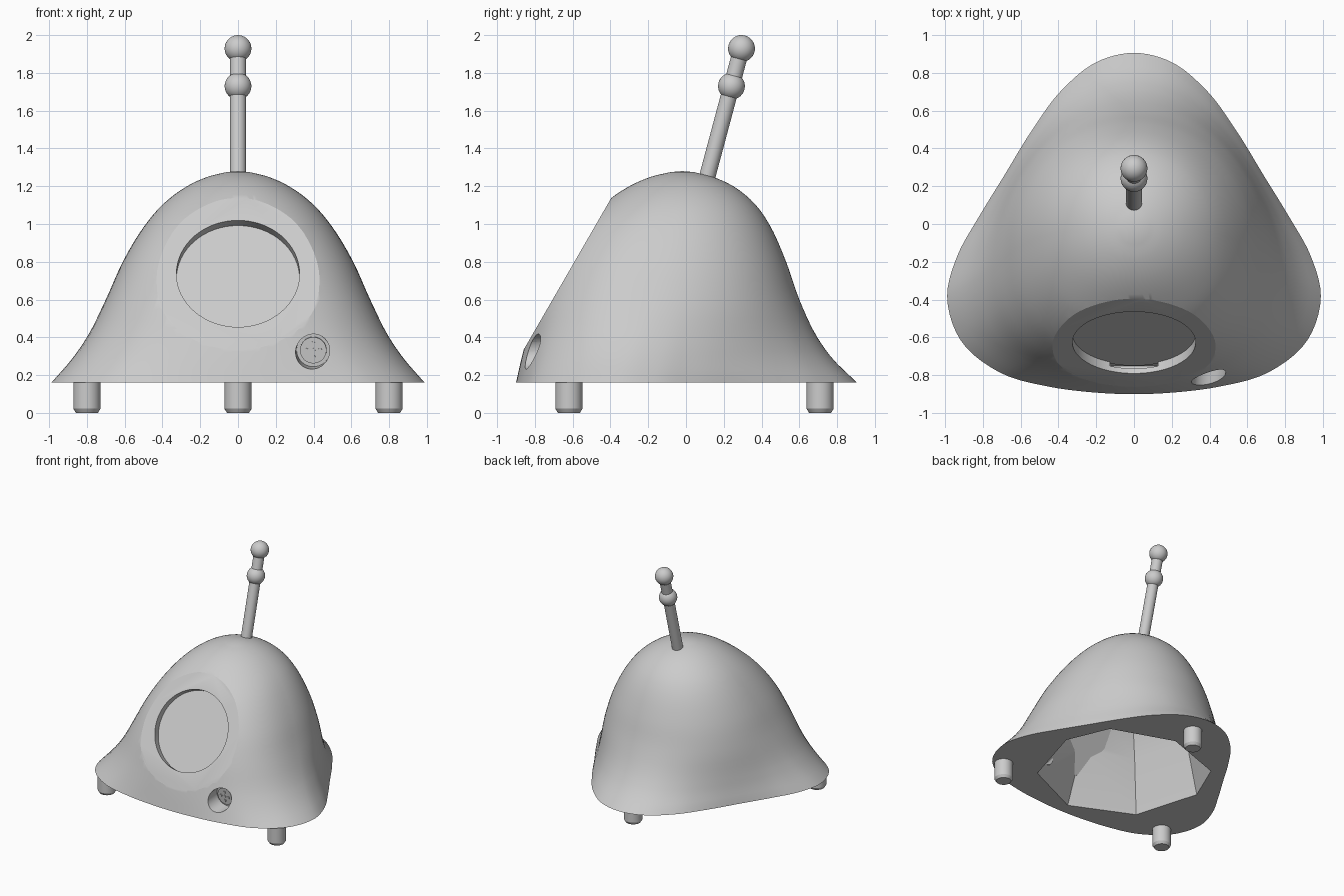
import bpy, bmesh, math
from mathutils import Vector

if "Cube" in bpy.data.objects:
    bpy.data.objects.remove(bpy.data.objects["Cube"])

grey = bpy.data.materials.new("warm_grey_shell")
grey.diffuse_color = (0.6, 0.6, 0.6, 1)
grey.use_nodes = True
grey.node_tree.nodes["Principled BSDF"].inputs["Base Color"].default_value = grey.diffuse_color


def smooth(ob, angle):
    bpy.ops.object.select_all(action='DESELECT')
    ob.select_set(True)
    bpy.context.view_layer.objects.active = ob
    bpy.ops.object.shade_smooth_by_angle(angle=math.radians(angle))


def make(name, bm, angle=25):
    bmesh.ops.recalc_face_normals(bm, faces=bm.faces[:])
    me = bpy.data.meshes.new(name)
    bm.to_mesh(me)
    bm.free()
    ob = bpy.data.objects.new(name, me)
    bpy.context.collection.objects.link(ob)
    me.materials.append(grey)
    smooth(ob, angle)
    return ob


def loft(rings, tip=None):
    """Skin closed rings of points; cap the start, and cap or point the end."""
    bm = bmesh.new()
    rows = [[bm.verts.new(p) for p in r] for r in rings]
    n = len(rows[0])
    for a, b in zip(rows, rows[1:]):
        for i in range(n):
            bm.faces.new((a[i], a[(i + 1) % n], b[(i + 1) % n], b[i]))
    bm.faces.new(rows[0][::-1])
    if tip:
        t = bm.verts.new(tip)
        for i in range(n):
            bm.faces.new((rows[-1][i], rows[-1][(i + 1) % n], t))
    else:
        bm.faces.new(rows[-1])
    return bm


def lathe(name, profile, origin, axis, n=32):
    """Turned part: profile of (radius, distance) along an axis."""
    q = Vector(axis).to_track_quat('Z', 'Y')
    rings = [[Vector(origin) + q @ Vector((r * math.cos(2 * math.pi * i / n),
              r * math.sin(2 * math.pi * i / n), h)) for i in range(n)] for r, h in profile]
    return make(name, loft(rings))


def box(name, centre, half, axis):
    q = Vector(axis).to_track_quat('Z', 'Y')
    sq = [(-1, -1), (1, -1), (1, 1), (-1, 1)]
    return make(name, loft([[Vector(centre) + q @ Vector((a * half[0], b * half[1], s * half[2]))
                             for a, b in sq] for s in (-1, 1)]))


def cut(ob, cutter):
    m = ob.modifiers.new("cut", 'BOOLEAN')
    m.operation, m.solver, m.object = 'DIFFERENCE', 'EXACT', cutter
    bpy.context.view_layer.objects.active = ob
    bpy.ops.object.modifier_apply(modifier=m.name)
    bpy.data.objects.remove(cutter)


def spline(pts, steps, closed=False):
    """Smooth curve through points, with chord-length spacing."""
    pts = [Vector(p) for p in pts]
    n = len(pts)

    def at(i):
        return pts[i % n] if closed else pts[max(0, min(n - 1, i))]

    def slope(i):
        a, b, c = at(i - 1), at(i), at(i + 1)
        h, k = (b - a).length, (c - b).length
        if h == 0 or k == 0:
            return (c - a) / (h + k)
        return ((b - a) / h * k + (c - b) / k * h) / (h + k)

    out = []
    for i in range(n if closed else n - 1):
        a, b = at(i), at(i + 1)
        h = (b - a).length
        ma, mb = slope(i) * h, slope(i + 1) * h
        for s in range(steps):
            t = s / steps
            out.append(a * (2 * t ** 3 - 3 * t * t + 1) + ma * (t ** 3 - 2 * t * t + t)
                       + b * (3 * t * t - 2 * t ** 3) + mb * (t ** 3 - t * t))
    return out if closed else out + [pts[-1]]


# Foot-print of the shell: rounded triangle, right half from back to front
half = [(0, .905), (.18, .865), (.385, .705), (.54, .495), (.69, .25), (.825, .03), (.935, -.17),
        (.988, -.38), (.92, -.61), (.71, -.785), (.45, -.86), (.22, -.89), (0, -.9)]
base_ring = spline(half + [(-x, y) for x, y in half[-2:0:-1]], 5, True)
MID = -.38
unit = [Vector((p.x / .988, (p.y - MID) / (.905 - MID if p.y > MID else MID + .9))) for p in base_ring]

# Bell profile: height, half width, front y, back y
profile = [(.16, .988, -.9, .905), (.3, .868, -.868, .765), (.4, .80, -.842, .695),
           (.6, .70, -.785, .60), (.8, .61, -.70, .53), (1.0, .488, -.56, .44),
           (1.1, .402, -.445, .37), (1.2, .27, -.30, .25), (1.25, .16, -.185, .14),
           (1.275, .06, -.08, .04)]


def outline(z, w, f, b):
    """Triangle low down, turning into an oval with a flattened front higher up."""
    t = max(0, (z - .16) / 1.12)
    k = math.sin(math.pi / 2 * min(1, t / .5))
    mid = -.02 + (MID + .02) * max(0, 1 - t) ** 1.5
    pts = []
    for u in unit:
        e = 2.05 if u.y > 0 else 2 + .45 * math.sin(math.pi * min(1, t))
        v = u.lerp(u / (abs(u.x) ** e + abs(u.y) ** e) ** (1 / e), k)
        pts.append((v.x * w, mid + v.y * ((b - mid) if v.y > 0 else (mid - f)), z))
    return pts


body = make("body_shell", loft([outline(*r) for r in spline(profile, 4)], (0, -.02, 1.28)))

# Faceted hollow underneath, kept behind the sloping front
rim = [(0, .5), (.51, .32), (.66, -.03), (.5, -.57), (0, -.8), (-.5, -.57), (-.66, -.03), (-.51, .32)]
levels = [(.1, 1), (.16, 1), (.6, .86), (.9, .68), (1.1, .38)]
cut(body, make("hollow_cutter", loft([[(x * s, max(-.1 + (y + .1) * s, -.552 + (z - .737) * .577), z)
                                       for x, y in rim] for z, s in levels])))

# Sloping flat front with a round recess and a slot at its lower edge
out = Vector((0, -math.cos(math.pi / 6), .5))
down = Vector((0, -.5, -math.cos(math.pi / 6)))
face = Vector((0, -.627, .737))
cut(body, box("slope_cutter", face + out * .5, (1.5, 1.5, .5), out))
cut(body, lathe("recess_cutter", [(.326, -.07), (.326, .2)], face, out, 64))
cut(body, box("slot_cutter", face - out * .045 + down * .325, (.145, .025, .015), out))
lathe("recess_floor", [(.34, -.105), (.34, -.055)], face, out, 64)

# Speaker hole, grille disc and its five studs
axis = Vector((-.05, -1, -.1)).normalized()
mouth = Vector((.395, -.81, .325))
cut(body, lathe("speaker_cutter", [(.089, -.08), (.089, .3)], mouth, axis))
lathe("speaker_disc", [(.07, -.23), (.07, -.065)], mouth, axis)
q = axis.to_track_quat('Z', 'Y')
for dx, dy in ((0, 0), (.036, 0), (-.036, 0), (0, .036), (0, -.036)):
    lathe("speaker_stud", [(.011, -.07), (.011, -.058)], mouth + q @ Vector((dx, dy, 0)), axis, 16)
smooth(body, 25)

# Three feet with chamfered bottoms
for x, y in ((-.8, -.62), (.8, -.62), (0, .71)):
    lathe("foot", [(.058, 0), (.072, .022), (.072, .161)], (x, y, 0), (0, 0, 1))

# Leaning antenna with two balls
base, tip = Vector((0, .107, 1.23)), Vector((0, .294, 1.929))
lean = tip - base
lathe("antenna_rod", [(.043, 0), (.043, lean.length)], base, lean)
for name, k in (("antenna_middle_ball", .715), ("antenna_top_ball", 1)):
    ball = [(max(.001, .071 * math.sin(math.pi * i / 16)), -.071 * math.cos(math.pi * i / 16))
            for i in range(17)]
    lathe(name, ball, base + lean * k, lean)
